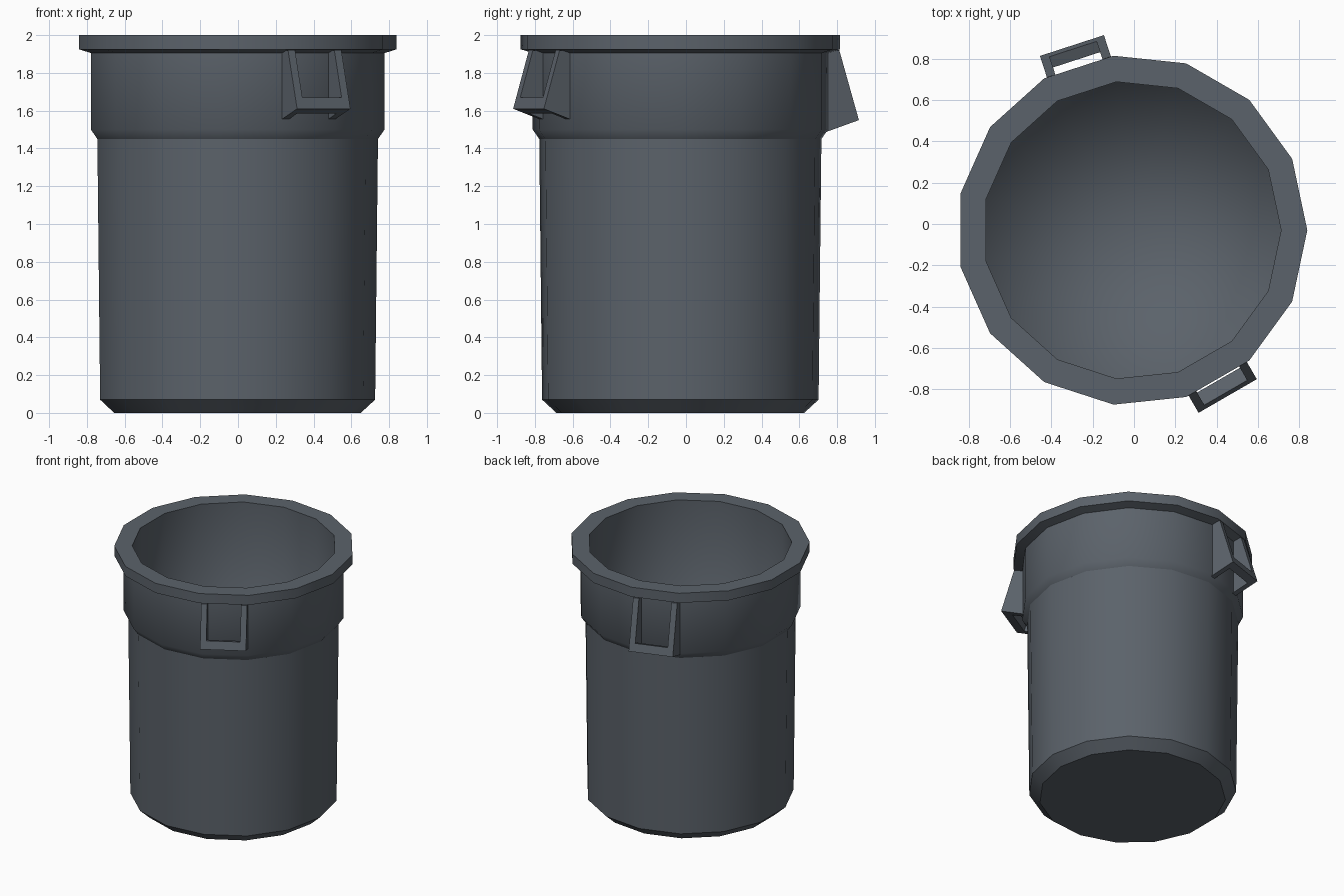
import bpy, bmesh, math
from mathutils import Vector

if "Cube" in bpy.data.objects:
    bpy.data.objects.remove(bpy.data.objects["Cube"])

CX, CY, SIDES = -0.01, -0.03, 15

grey = bpy.data.materials.new("slate grey plastic")
grey.diffuse_color = (0.105, 0.123, 0.145, 1)
grey.use_nodes = True
grey.node_tree.nodes["Principled BSDF"].inputs["Base Color"].default_value = grey.diffuse_color


def finish(name, bm):
    bmesh.ops.recalc_face_normals(bm, faces=bm.faces)
    me = bpy.data.meshes.new(name)
    bm.to_mesh(me)
    bm.free()
    me.materials.append(grey)
    ob = bpy.data.objects.new(name, me)
    bpy.context.collection.objects.link(ob)
    return ob


# Bin body: one lathed profile (radius, height, ring is sharp)
profile = [
    (0.66, 0.0, True), (0.736, 0.07, True),       # chamfered foot
    (0.751, 1.45, True), (0.786, 1.50, False),    # tapered wall, upper band
    (0.786, 1.905, True), (0.85, 1.925, True),    # rim underside
    (0.85, 2.0, True), (0.723, 2.0, True),        # rim
    (0.723, 0.06, False),                         # inner wall
]
bm = bmesh.new()
rings = []
for r, z, _ in profile:
    rings.append([bm.verts.new((CX + r * math.cos(math.tau * i / SIDES),
                                CY + r * math.sin(math.tau * i / SIDES), z))
                  for i in range(SIDES)])
for a, b in zip(rings, rings[1:]):
    for i in range(SIDES):
        j = (i + 1) % SIDES
        bm.faces.new((a[i], a[j], b[j], b[i]))
bm.faces.new(rings[0][::-1])                      # underside
centre = bm.verts.new((CX, CY, 0.06))             # inner floor
for i in range(SIDES):
    bm.faces.new((rings[-1][i], rings[-1][(i + 1) % SIDES], centre))
for f in bm.faces:
    f.smooth = True
for (_, _, sharp), ring in zip(profile, rings):
    if sharp:
        for i in range(SIDES):
            bm.edges.get((ring[i], ring[(i + 1) % SIDES])).smooth = False
finish("bin_body", bm)


def slab(bm, section, t0, t1, angle):
    """Extrude a (radius, height) section sideways from t0 to t1."""
    out = Vector((math.cos(angle), math.sin(angle), 0))
    side = Vector((-math.sin(angle), math.cos(angle), 0))
    base = Vector((CX, CY, 0))
    ends = [[bm.verts.new(base + out * r + side * t + Vector((0, 0, z)))
             for r, z in section] for t in (t0, t1)]
    n = len(section)
    bm.faces.new(ends[0])
    bm.faces.new(ends[1][::-1])
    for i in range(n):
        j = (i + 1) % n
        bm.faces.new((ends[0][i], ends[1][i], ends[1][j], ends[0][j]))


def handle(name, degrees, r_low, z_low, depth):
    """Two wedge arms hanging below the rim, joined by a low grip bar."""
    ang, half, arm = math.radians(degrees), 0.163, 0.043
    under = 0.345                                  # slope of the lower edge
    arm_section = [(0.75, 1.915), (0.832, 1.92), (r_low, z_low),
                   (0.75, z_low - under * (r_low - 0.75))]
    lean = (r_low - 0.832) / (1.92 - z_low)
    h = 0.06
    bar_section = [(r_low, z_low), (r_low - lean * h, z_low + h),
                   (r_low - lean * h - depth, z_low + h - under * depth),
                   (r_low - depth, z_low - under * depth)]
    bm = bmesh.new()
    slab(bm, arm_section, -half, -half + arm, ang)
    slab(bm, arm_section, half - arm, half, ang)
    slab(bm, bar_section, -half + arm, half - arm, ang)
    finish(name, bm)


handle("front_handle", 300, 0.928, 1.61, 0.07)
handle("back_handle", 108, 0.941, 1.55, 0.055)
